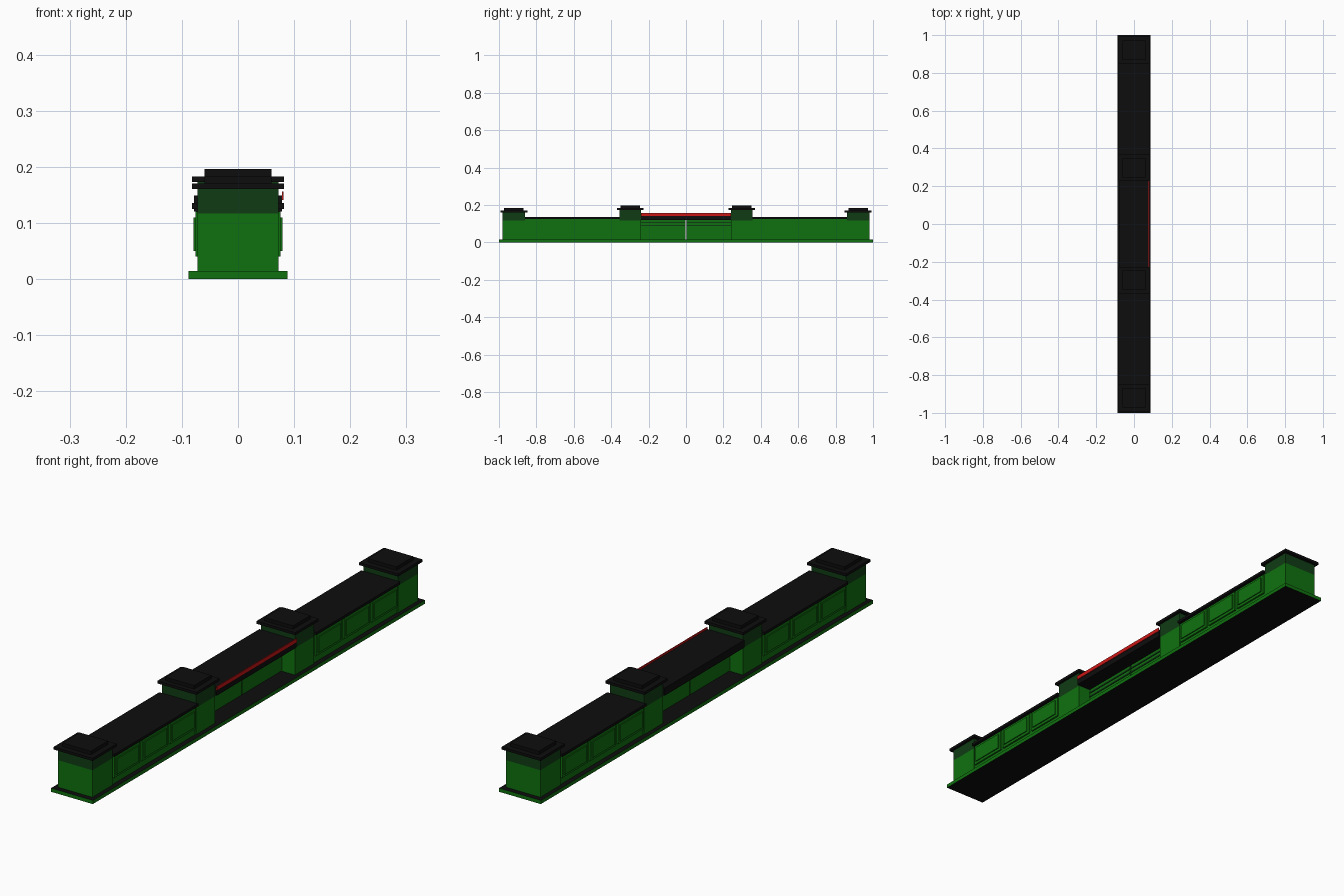
import bpy, bmesh

if "Cube" in bpy.data.objects:
    bpy.data.objects.remove(bpy.data.objects["Cube"])


def material(name, rgb):
    m = bpy.data.materials.new(name)
    m.diffuse_color = (*rgb, 1.0)
    m.use_nodes = True
    m.node_tree.nodes["Principled BSDF"].inputs["Base Color"].default_value = m.diffuse_color
    return m


GREEN = material("green paint", (0.005, 0.165, 0.005))
DARK = material("dark green paint", (0.005, 0.045, 0.007))
BLACK = material("black stone", (0.004, 0.004, 0.004))
RED = material("red trim", (0.6, 0.008, 0.008))


def boxes(name, spans, mats):
    """One object from boxes, each given as (x0, x1, y0, y1, z0, z1)."""
    bm = bmesh.new()
    for x0, x1, y0, y1, z0, z1 in spans:
        made = bmesh.ops.create_cube(bm, size=1.0)
        for v in made["verts"]:
            v.co.x = x1 if v.co.x > 0 else x0
            v.co.y = y1 if v.co.y > 0 else y0
            v.co.z = z1 if v.co.z > 0 else z0
    me = bpy.data.meshes.new(name)
    bm.to_mesh(me)
    bm.free()
    for m in mats:
        me.materials.append(m)
    ob = bpy.data.objects.new(name, me)
    bpy.context.collection.objects.link(ob)
    return ob


def block(name, hx, y0, y1, z0, z1, mat):
    return boxes(name, [(-hx, hx, y0, y1, z0, z1)], [mat])


# Base slab: green edges, black top and underside
base = boxes("base_slab", [(-0.088, 0.088, -1, 1, 0, 0.014)], [GREEN, BLACK])
for p in base.data.polygons:
    p.material_index = 1 if abs(p.normal.z) > 0.5 else 0


def post(name, yc, half, top, slab_half):
    """Square pier with a dark collar and a two-step cap."""
    block(name + "_shaft", 0.072, yc - half, yc + half, 0.014, 0.117, GREEN)
    block(name + "_collar", 0.072, yc - half, yc + half, 0.117, top, DARK)
    block(name + "_cap_slab", 0.082, yc - slab_half, yc + slab_half,
          top, top + 0.010, BLACK)
    block(name + "_cap_top", 0.060, yc - 0.052, yc + 0.052,
          top + 0.010, top + 0.023, BLACK)


for side, s in (("front", -1), ("back", 1)):
    # Outer and inner piers
    post(side + "_end_post", s * 0.920, 0.060, 0.160, 0.073)
    post(side + "_gate_post", s * 0.298, 0.058, 0.173, 0.070)

    # Wall between the piers with its coping
    a, b = sorted((s * 0.860, s * 0.356))
    block(side + "_wall", 0.069, a, b, 0.014, 0.125, GREEN)
    block(side + "_wall_coping", 0.082, a, b, 0.125, 0.135, BLACK)

    # Three stepped raised panels on each face of the wall
    step = (b - a) / 3
    panels = []
    for i in range(3):
        y0, y1 = a + i * step + 0.007, a + (i + 1) * step - 0.007
        for f in (-1, 1):
            for x0, x1, inset in ((0.069, 0.0755, 0.0), (0.0755, 0.0795, 0.010)):
                xa, xb = sorted((f * x0, f * x1))
                panels.append((xa, xb, y0 + inset, y1 - inset,
                               0.040 + inset, 0.120 - inset))
    boxes(side + "_wall_panels", panels, [GREEN])

    # Gate leaf, set back, with dark rails on both faces
    a, b = sorted((s * 0.004, s * 0.240))
    block(side + "_gate_leaf", 0.017, a, b, 0.016, 0.120, GREEN)
    rails = [(-0.020, 0.020, a, b, z, z + 0.006) for z in (0.086, 0.103)]
    boxes(side + "_gate_rails", rails, [DARK])

# Lintel over the gate and red trim on its right edge
block("gate_lintel", 0.078, -0.240, 0.240, 0.120, 0.149, BLACK)
boxes("red_trim_strip", [(0.078, 0.081, -0.240, 0.240, 0.141, 0.156)], [RED])
